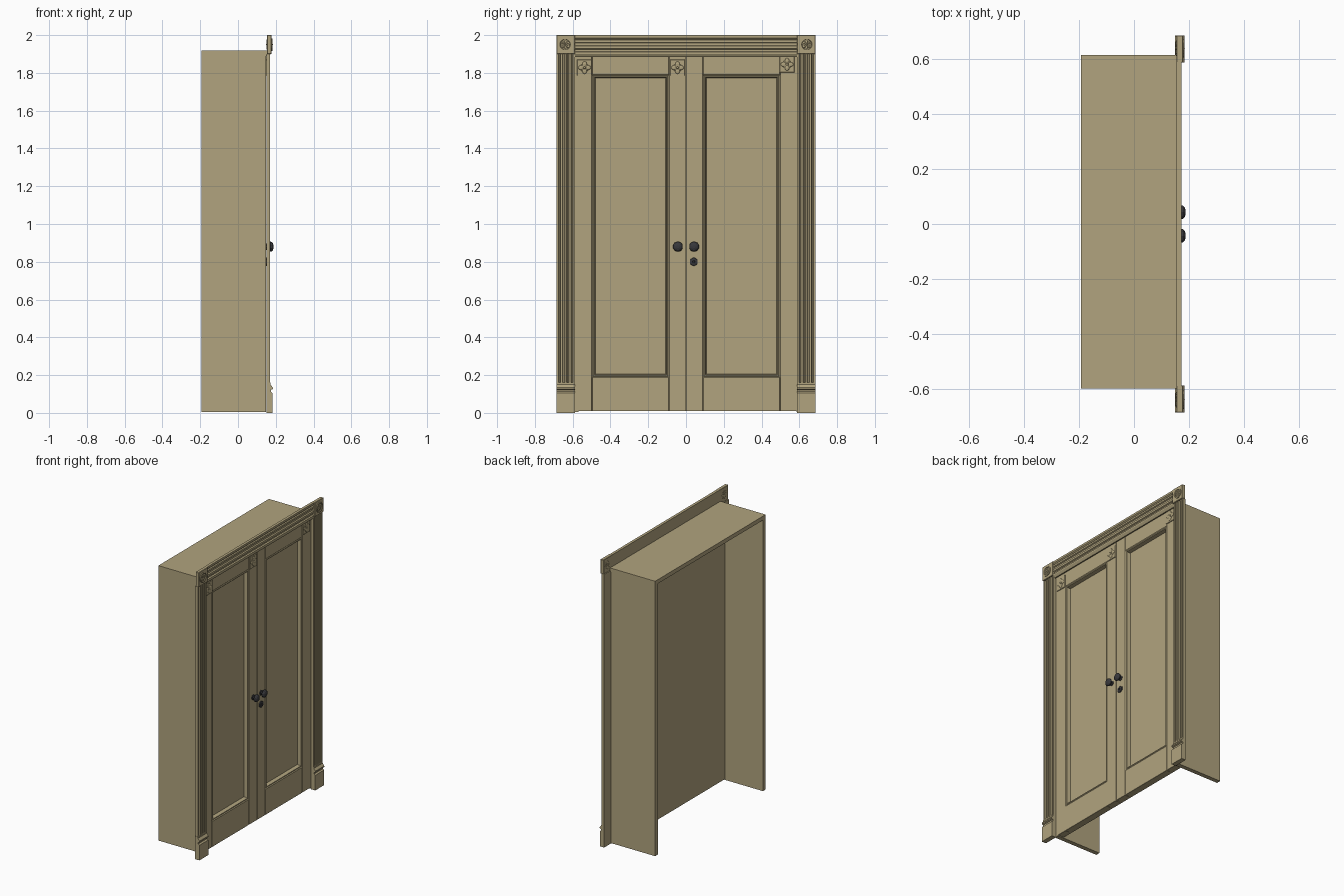
import bpy, bmesh, math
from mathutils import Matrix

cube = bpy.data.objects.get("Cube")
if cube:
    bpy.data.objects.remove(cube)


def material(name, rgb, rough):
    m = bpy.data.materials.new(name)
    m.use_nodes = True
    m.diffuse_color = (*rgb, 1)
    bsdf = m.node_tree.nodes["Principled BSDF"]
    bsdf.inputs["Base Color"].default_value = (*rgb, 1)
    bsdf.inputs["Roughness"].default_value = rough
    return m


WOOD = material("tan wood", (0.44, 0.37, 0.21), 0.7)
IRON = material("dark iron", (0.04, 0.04, 0.045), 0.5)


def finish(name, bm, mat=WOOD, bevel=0):
    bmesh.ops.recalc_face_normals(bm, faces=bm.faces)
    me = bpy.data.meshes.new(name)
    bm.to_mesh(me)
    bm.free()
    me.materials.append(mat)
    ob = bpy.data.objects.new(name, me)
    bpy.context.collection.objects.link(ob)
    if bevel:
        mod = ob.modifiers.new("Bevel", "BEVEL")
        mod.width, mod.segments = bevel, 1


def box(name, x, y, z, bevel=0):
    """Box from (min, max) pairs."""
    bm = bmesh.new()
    size = [b - a for a, b in (x, y, z)]
    mid = [(a + b) / 2 for a, b in (x, y, z)]
    bmesh.ops.create_cube(bm, size=1, matrix=Matrix.Translation(mid) @ Matrix.Diagonal((*size, 1)))
    finish(name, bm, bevel=bevel)


def prism(name, profile, start, end, place):
    """Sweep a (across, depth) profile; place maps across, depth, along to xyz."""
    bm = bmesh.new()
    a, b = [[bm.verts.new(place(u, d, t)) for u, d in profile] for t in (start, end)]
    bm.faces.new(a)
    bm.faces.new(b)
    for i in range(len(a)):
        j = (i + 1) % len(a)
        bm.faces.new((a[i], a[j], b[j], b[i]))
    finish(name, bm)


def bridge(bm, loops):
    for a, b in zip(loops, loops[1:]):
        for k in range(len(a)):
            n = (k + 1) % len(a)
            bm.faces.new((a[k], a[n], b[n], b[k]))


def lathe(name, profile, y, z, sides, mat=WOOD):
    """Turned part on the x axis from (radius, x) points."""
    bm = bmesh.new()
    turns = [math.tau * (k + .5) / sides for k in range(sides)]
    rings = [[bm.verts.new((x, y + r * math.cos(t), z + r * math.sin(t))) for t in turns]
             for r, x in profile]
    bridge(bm, rings)
    bm.faces.new(rings[0])
    bm.faces.new(rings[-1])
    finish(name, bm, mat)


def rosette(name, y, z, x, radius, petals):
    """Flower carving: domed petals round a centre boss."""
    bm = bmesh.new()
    centre = Matrix.Translation((x, y, z))

    def dome(matrix):
        bmesh.ops.create_uvsphere(bm, u_segments=8, v_segments=4, radius=1, matrix=matrix)

    for k in range(petals):
        turn = centre @ Matrix.Rotation(math.tau * k / petals, 4, 'X')
        shape = Matrix.Diagonal((0.004, radius * .45, radius * min(.36, 1.7 / petals), 1))
        dome(turn @ Matrix.Translation((0, radius * .55, 0)) @ shape)
    dome(centre @ Matrix.Diagonal((0.006, radius * .25, radius * .25, 1)))
    finish(name, bm)


def fluted(low, high, back, base, crest, flutes, rim):
    """Profile with a back, flat rims and sunken flutes between them."""
    pts = [(low, back), (low, crest)]
    step = (high - low - rim) / flutes
    for i in range(flutes):
        a = low + rim + i * step
        b = a + step - rim
        pts += [(a, crest), (a + .003, base), (b - .003, base), (b, crest)]
    return pts + [(high, crest), (high, back)]


# Open-backed carcass with thick boards
box("carcass_right_side", (-.193, .147), (-.6, -.57), (.005, 1.918))
box("carcass_left_side", (-.193, .147), (.585, .615), (.005, 1.918))
box("carcass_top", (-.193, .154), (-.6, .615), (1.89, 1.918))

# Casing on both sides: fluted post, plinth with cap moulding, corner block
for side, s in (("right", -1), ("left", 1)):
    prism(side + "_fluted_post", fluted(.588, .685, .15, .16, .17, 4, .010), .15, 1.9,
          lambda u, d, t: (d, s * u, t))
    cap = [(0, .15), (0, .183), (.105, .183), (.112, .174), (.122, .174), (.126, .184),
           (.134, .184), (.15, .172), (.16, .172), (.16, .15)]
    ya, yb = sorted((s * .588, s * .686))
    prism(side + "_plinth", cap, ya, yb, lambda u, d, t: (d, t, u))
    box(side + "_corner_block", (.154, .178), (ya, yb), (1.9, 2), .002)
    lathe(side + "_block_ring", [(.034, .177), (.034, .183), (.028, .183), (.026, .178)],
          s * .64, 1.95, 16)
    rosette(side + "_block_flower", s * .64, 1.95, .179, .026, 8)
    rosette(side + "_block_back_flower", s * .64, 1.95, .155, .03, 8)

# Header with long mouldings
prism("header", [(1.884, .154), (1.884, .162), (1.9, .172), (1.91, .172), (1.914, .163),
                 (1.924, .163), (1.928, .172), (1.942, .172), (1.946, .164), (1.958, .164),
                 (1.962, .172), (1.974, .172), (1.978, .165), (1.986, .173), (2, .173),
                 (2, .154)], -.59, .59, lambda u, d, t: (d, t, u))


def panel_moulding(name, y, z):
    """Stepped moulding that runs round a sunken panel."""
    bm = bmesh.new()
    loops = []
    for inset, x in ((0, .12), (0, .146), (.004, .142), (.008, .146), (.013, .146), (.018, .12)):
        loops.append([bm.verts.new((x, yy, zz)) for yy, zz in (
            (y[0] + inset, z[0] + inset), (y[1] - inset, z[0] + inset),
            (y[1] - inset, z[1] - inset), (y[0] + inset, z[1] - inset))])
    bridge(bm, loops)
    finish(name, bm)


# Doors set back behind the casing: panels, stiles, rails, panel moulding
FRONT = (.115, .147)
low, high = .01, 1.892
box("door_panels", (.1, .121), (-.587, .587), (low, high))
for side, s in (("right", -1), ("left", 1)):
    outer, inner, meet = .589, .497, .09

    def span(a, b, gap=.001):
        lo, hi = sorted((s * a, s * b))
        return lo + gap, hi - gap

    box(side + "_door_outer_stile", FRONT, span(inner, outer), (low, high), .001)
    box(side + "_door_meeting_stile", FRONT, span(.001, meet), (low, high), .001)
    box(side + "_door_bottom_rail", FRONT, span(meet, inner), (low, .188), .001)
    box(side + "_door_top_rail", FRONT, span(meet, inner), (1.79, high), .001)
    panel_moulding(side + "_panel_moulding", span(meet, inner, 0), (.188, 1.79))

# Carved plates on the doors
for name, y, z in (("right_outer", -.537, 1.828), ("right_inner", -.045, 1.828),
                   ("left_outer", .535, 1.845)):
    box(name + "_plate", (.144, .152), (y - .04, y + .04), (z - .043, z + .043), .002)
    rosette(name + "_flower", y, z, .152, .034, 4)
    rosette(name + "_flower_buds", y, z, .151, .026, 8)

# Door knobs and keyhole rosette
knob = [(.018, .145), (.018, .15), (.01, .153), (.01, .163), (.024, .167), (.027, .172),
        (.025, .179), (.018, .185), (.008, .188)]
for side, y in (("right", -.043), ("left", .043)):
    lathe(side + "_knob", knob, y, .88, 10, IRON)
lathe("keyhole_plate", [(.024, .145), (.022, .153), (.012, .155), (.007, .155), (.006, .149)],
      .041, .80, 6, IRON)
